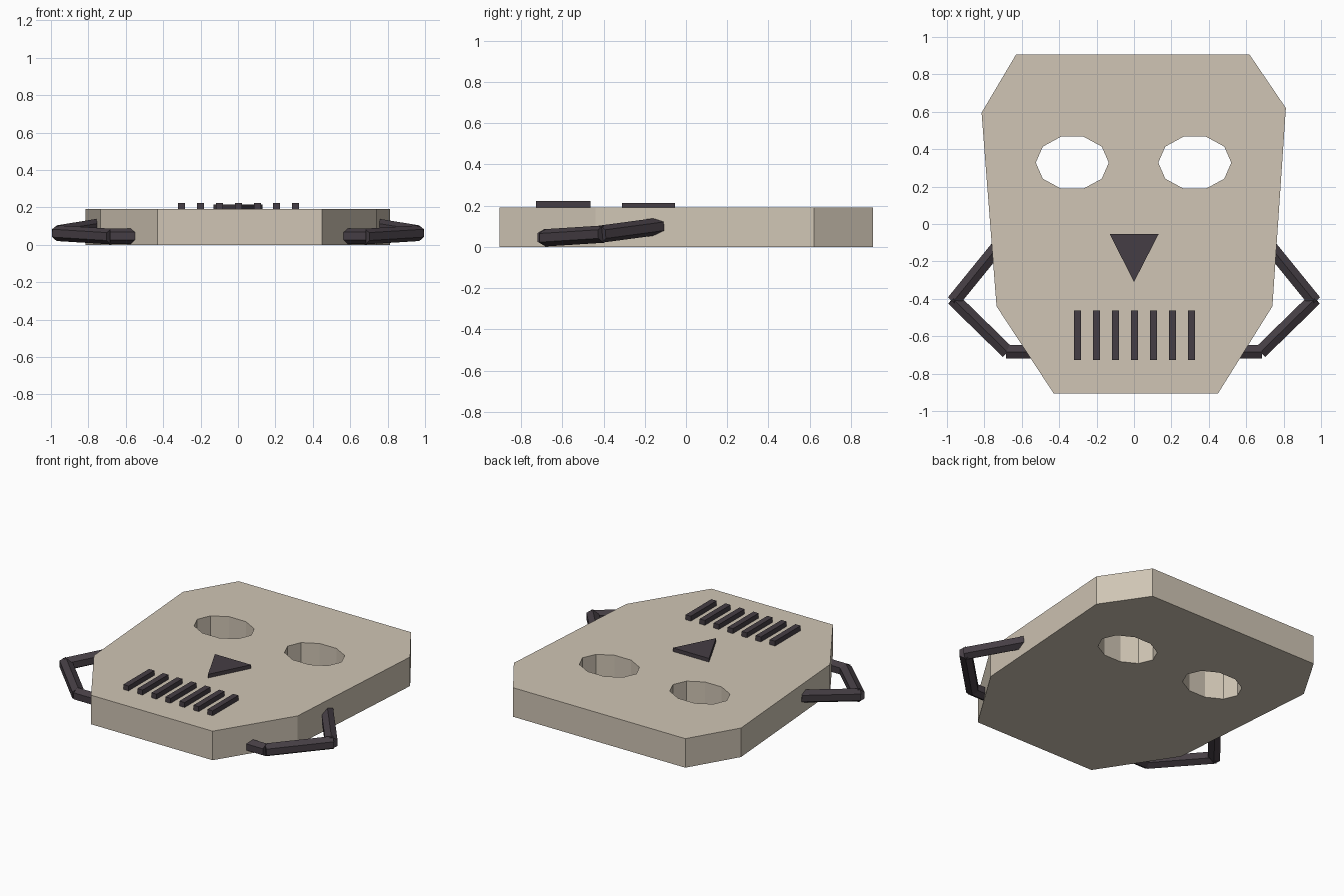
import bpy, bmesh, math
from mathutils import Vector

cube = bpy.data.objects.get("Cube")
if cube:
    bpy.data.objects.remove(cube, do_unlink=True)


def make_material(name, colour):
    mat = bpy.data.materials.new(name)
    mat.use_nodes = True
    mat.diffuse_color = (*colour, 1)
    mat.node_tree.nodes["Principled BSDF"].inputs["Base Color"].default_value = (*colour, 1)
    return mat


BONE = make_material("bone beige", (0.63, 0.56, 0.46))
DARK = make_material("dark charcoal", (0.06, 0.048, 0.058))


def prism(name, outline, bottom, top, mat):
    """Extrude a flat outline upwards."""
    bm = bmesh.new()
    face = bm.faces.new([bm.verts.new((x, y, bottom)) for x, y in outline])
    extruded = bmesh.ops.extrude_face_region(bm, geom=[face])["geom"]
    for v in extruded:
        if isinstance(v, bmesh.types.BMVert):
            v.co.z = top
    bmesh.ops.recalc_face_normals(bm, faces=bm.faces)
    mesh = bpy.data.meshes.new(name)
    bm.to_mesh(mesh)
    bm.free()
    mesh.materials.append(mat)
    obj = bpy.data.objects.new(name, mesh)
    bpy.context.collection.objects.link(obj)
    return obj


def hex_rod(name, start, end, radius=0.042):
    """Six-sided rod between two points, with a ridge along its top."""
    start, end = Vector(start), Vector(end)
    axis = (end - start).normalized()
    side = axis.cross(Vector((0, 0, 1))).normalized()
    up = side.cross(axis)
    bm = bmesh.new()
    rings = []
    for centre in (start, end):
        rings.append([bm.verts.new(centre + radius * (math.sin(a) * side + math.cos(a) * up))
                      for a in (math.radians(60 * i) for i in range(6))])
    for i in range(6):
        j = (i + 1) % 6
        bm.faces.new((rings[0][i], rings[0][j], rings[1][j], rings[1][i]))
    for ring in rings:
        bm.faces.new(ring)
    bmesh.ops.recalc_face_normals(bm, faces=bm.faces)
    mesh = bpy.data.meshes.new(name)
    bm.to_mesh(mesh)
    bm.free()
    mesh.materials.append(DARK)
    obj = bpy.data.objects.new(name, mesh)
    bpy.context.collection.objects.link(obj)


# Face plate, slightly uneven from side to side
THICK = 0.19
plate = prism("face_plate",
              [(-0.43, -0.905), (0.45, -0.905), (0.74, -0.44), (0.812, 0.62),
               (0.617, 0.907), (-0.63, 0.907), (-0.815, 0.595), (-0.735, -0.44)],
              0, THICK, BONE)

# Ten-sided oval eye holes cut right through
for x in (-0.33, 0.325):
    oval = [(x + 0.195 * math.cos(a), 0.328 + 0.146 * math.sin(a))
            for a in (math.radians(36 * i) for i in range(10))]
    cutter = prism("eye_cutter", oval, -0.1, THICK + 0.1, BONE)
    cutter.hide_render = True
    cut = plate.modifiers.new("eye_hole", 'BOOLEAN')
    cut.operation = 'DIFFERENCE'
    cut.solver = 'EXACT'
    cut.object = cutter
    bpy.context.view_layer.objects.active = plate
    bpy.ops.object.modifier_apply(modifier=cut.name)
    bpy.data.objects.remove(cutter, do_unlink=True)

# Nose
prism("nose", [(-0.13, -0.053), (0, -0.31), (0.132, -0.053)], THICK - 0.01, 0.214, DARK)

# Mouth bars
for i in range(7):
    x = 0.003 + (i - 3) * 0.1015
    w = 0.019
    prism("mouth_bar", [(x - w, -0.728), (x + w, -0.728), (x + w, -0.462), (x - w, -0.462)],
          THICK - 0.01, 0.222, DARK)

# Side handles: three straight rods each
for label, s in (("left", 1), ("right", -1)):
    shoulder = (s * 0.735, -0.13, 0.1)
    elbow = (s * 0.965, -0.413, 0.062)
    elbow_low = (s * 0.968, -0.4, 0.062)
    corner = (s * 0.677, -0.684, 0.044)
    hex_rod(label + "_handle_upper", shoulder, elbow)
    hex_rod(label + "_handle_lower", elbow_low, corner)
    hex_rod(label + "_handle_end", (s * 0.685, -0.684, 0.046), (s * 0.54, -0.684, 0.046))
